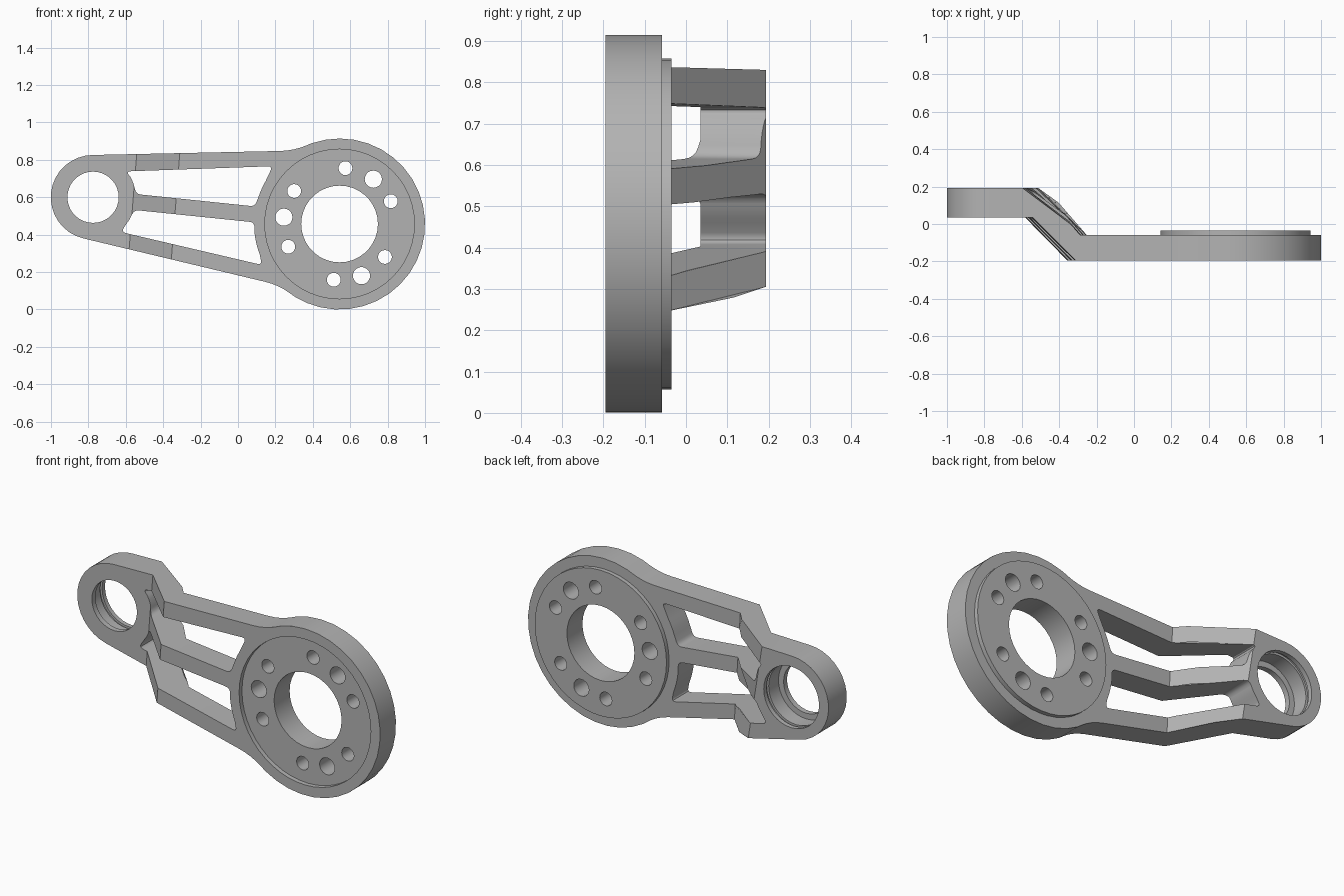
import bpy
import bmesh
from math import sin, cos, radians
from mathutils import Vector

if "Cube" in bpy.data.objects:
    bpy.data.objects.remove(bpy.data.objects["Cube"])

SMALL = Vector((-0.775, 0.6))
LARGE = Vector((0.543, 0.457))
FRONT, BACK = -0.195, 0.193

metal = bpy.data.materials.new("grey metal")
metal.use_nodes = True
colour = (0.45, 0.45, 0.45, 1)
metal.diffuse_color = colour
metal.node_tree.nodes["Principled BSDF"].inputs["Base Color"].default_value = colour


def arc(centre, radius, start, end, steps):
    turn = [radians(start + (end - start) * i / steps) for i in range(steps + 1)]
    return [(centre[0] + radius * cos(a), centre[1] + radius * sin(a)) for a in turn]


def circle(centre, radius, sides=36):
    return arc(centre, radius, 0, 360, sides)[:-1]


def rounded(before, corner, after, size):
    """Curve that replaces one sharp corner."""
    c = Vector(corner)
    a = c + (Vector(before) - c).normalized() * size
    b = c + (Vector(after) - c).normalized() * size
    return [tuple(a.lerp(c, t / 4).lerp(c.lerp(b, t / 4), t / 4)) for t in range(5)]


def round_path(points, corners, size):
    out = []
    for i, p in enumerate(points):
        if p in corners:
            out += rounded(points[i - 1], p, points[(i + 1) % len(points)], size)
        else:
            out.append(p)
    return out


def loft(name, ring_a, ring_b):
    bm = bmesh.new()
    a = [bm.verts.new(p) for p in ring_a]
    b = [bm.verts.new(p) for p in ring_b]
    bm.faces.new(a)
    bm.faces.new(b)
    for i in range(len(a)):
        j = (i + 1) % len(a)
        bm.faces.new((a[i], a[j], b[j], b[i]))
    bmesh.ops.recalc_face_normals(bm, faces=bm.faces)
    mesh = bpy.data.meshes.new(name)
    bm.to_mesh(mesh)
    bm.free()
    mesh.materials.append(metal)
    obj = bpy.data.objects.new(name, mesh)
    bpy.context.collection.objects.link(obj)
    return obj


def prism(name, points, y0, y1):
    return loft(name, [(x, y0, z) for x, z in points], [(x, y1, z) for x, z in points])


def combine(target, tool, operation):
    mod = target.modifiers.new("combine", "BOOLEAN")
    mod.operation = operation
    mod.solver = "EXACT"
    mod.object = tool
    bpy.context.view_layer.objects.active = target
    bpy.ops.object.modifier_apply(modifier=mod.name)
    bpy.data.objects.remove(tool)


def cut(points, y0, y1):
    combine(arm, prism("cutter", points, y0, y1), "DIFFERENCE")


# Outline of the arm: small end, two straight flanks, large end
top_neck, low_neck = (0.30, 0.849), (0.22, 0.13)
outline = arc(SMALL, 0.226, 90, 257, 16) + [low_neck]
outline += arc(LARGE, 0.457, -122, 109, 24) + [top_neck]
outline = round_path(outline, (top_neck, low_neck), 0.075)
arm = prism("offset_arm", outline, -0.4, 0.4)


# Stepped side section, with bends leaning slightly from bottom to top
def section(z):
    h = z - 0.6
    steps = [(-1.2, BACK), (-0.56 - 0.16 * h, BACK), (-0.275 - 0.06 * h, -0.058),
             (1.2, -0.058), (1.2, FRONT), (-0.33 + 0.08 * h, FRONT),
             (-0.56 + 0.08 * h, 0.035), (-1.2, 0.035)]
    return [(x, y, z) for x, y in steps]


combine(arm, loft("side_section", section(-0.1), section(1.1)), "INTERSECT")

# Raised round pad on the back of the large end
combine(arm, prism("back_pad", circle(LARGE, 0.4, 48), -0.1, -0.035), "UNION")

# Two windows that leave three bars
upper = [(-0.6, 0.738), (-0.545, 0.617), (0.09, 0.551), (0.185, 0.766)]
lower = [(-0.625, 0.414), (-0.555, 0.532), (0.088, 0.466), (0.128, 0.238)]
upper_path = [upper[0], *arc(SMALL, 0.228, 28, 12, 4), *upper[1:3],
              *arc(LARGE, 0.457, 161, 150, 3), upper[3]]
lower_path = [lower[0], *arc(SMALL, 0.228, -38, -24, 4), *lower[1:3],
              *arc(LARGE, 0.457, 186, 201, 4), lower[3]]
for path, corners in ((upper_path, upper), (lower_path, lower)):
    cut(round_path(path, corners, 0.026), -0.5, 0.5)

# Stepped bearing bore with a retaining groove in the small end
cut(circle(SMALL, 0.137), -0.5, 0.5)
cut(circle(SMALL, 0.168), 0.065, 0.5)
cut(circle(SMALL, 0.18), 0.15, 0.168)

# Front recess and centre bore in the large end
cut(circle(LARGE, 0.4, 48), -0.5, FRONT + 0.025)
cut(circle(LARGE, 0.205), -0.5, 0.5)

# Bolt circle: three groups of one large hole between two small ones
for group in (53, 173, 293):
    for offset, radius in ((-29, 0.037), (0, 0.046), (31, 0.037)):
        a = radians(group + offset)
        spot = LARGE + Vector((cos(a), sin(a))) * 0.3
        cut(circle(spot, radius, 20), -0.5, 0.5)

# Smooth curved walls, sharp rims
bpy.ops.object.select_all(action="DESELECT")
arm.select_set(True)
bpy.context.view_layer.objects.active = arm
bpy.ops.object.shade_smooth_by_angle(angle=radians(28))
